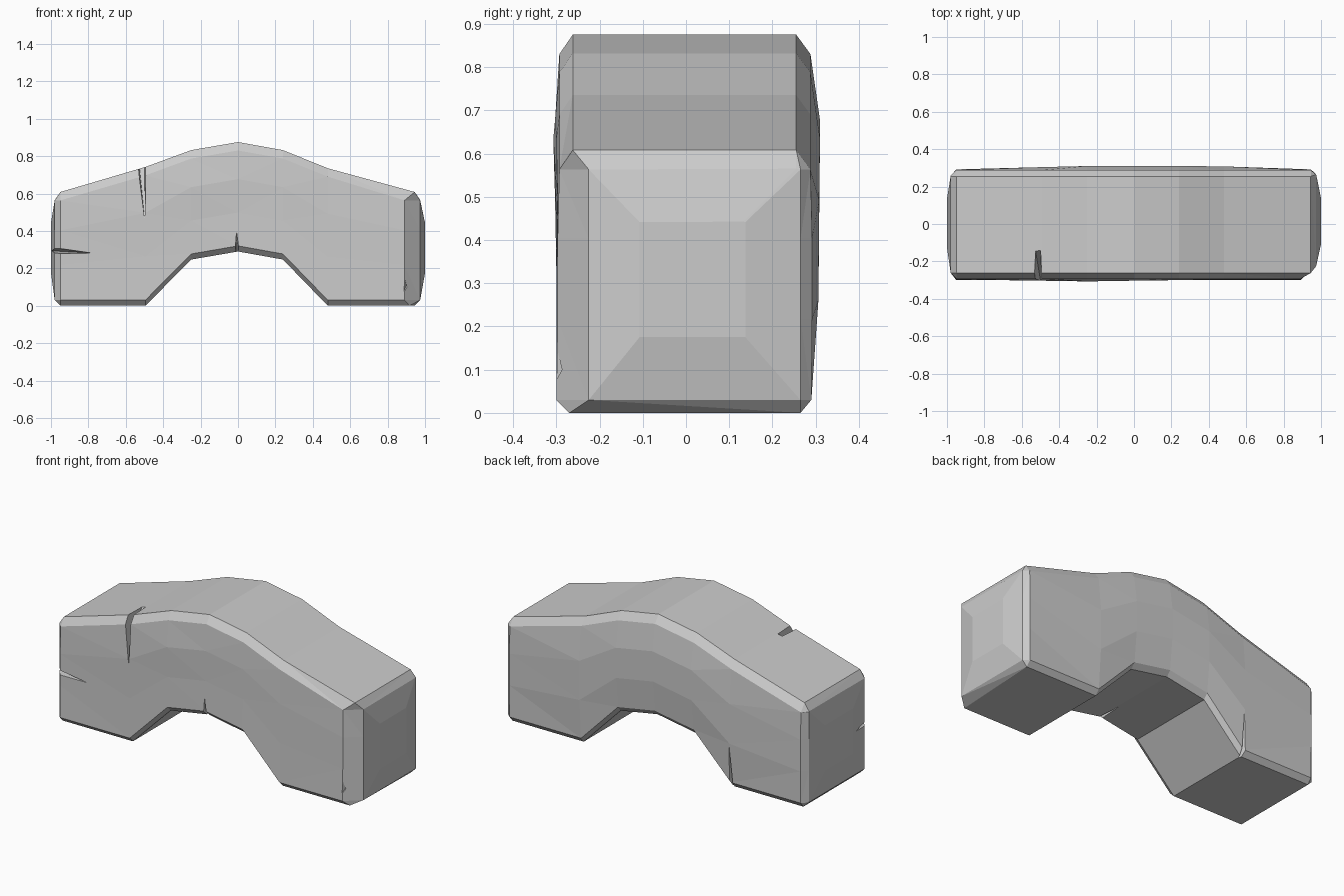
import bpy, bmesh
from mathutils import Vector

if "Cube" in bpy.data.objects:
    bpy.data.objects.remove(bpy.data.objects["Cube"])


def ring(x, b, t, front=0.0, back=0.0, xf=None):
    """Chamfered cross-section of the block at x; front/back are side bulges."""
    xf = x if xf is None else xf
    h = t - b - 0.075
    pts = [Vector((x if xf == x else (x + xf) / 2, -0.27, b)), Vector((xf, -0.3, b + 0.03))]
    pts += [Vector((xf, -0.297 - front * k, b + 0.03 + h * f)) for f, k in ((0.35, 0.3), (0.7, 1))]
    pts += [Vector((xf, -0.293, t - 0.045)), Vector((x, -0.262, t)), Vector((x, 0.255, t)),
            Vector((x, 0.288, t - 0.045))]
    pts += [Vector((x, 0.292 + back * k, b + 0.03 + h * f)) for f, k in ((0.7, 1), (0.35, 0.9))]
    pts += [Vector((x, 0.29, b + 0.03)), Vector((x, 0.265, b))]
    return pts


def end_ring(src, x, y0, y1):
    """Shrinks the last cross-section to make the bevelled border of an end."""
    return [Vector((x, min(max(p.y, y0), y1), min(max(p.z, 0.03), 0.565))) for p in src]


def bulge_ring(src, x):
    c = Vector((x, 0.01, 0.32))
    return [Vector((x, c.y + (p.y - c.y) * 0.5, c.z + (p.z - c.z) * 0.5)) for p in src]


# Arched block lofted from left to right
body = [ring(-0.95, 0, 0.608),
        ring(-0.495, 0, 0.742, 0.006, 0.012),
        ring(-0.25, 0.247, 0.832, 0.01, 0.018),
        ring(0, 0.29, 0.875, 0.006, 0.018),
        ring(0.24, 0.247, 0.832, 0.003, 0.018),
        ring(0.48, 0, 0.735, 0, 0.016),
        ring(0.945, 0, 0.608, xf=0.89)]
left = end_ring(body[0], -0.98, -0.262, 0.258)
right = end_ring(body[-1], 0.974, -0.225, 0.265)
rings = [bulge_ring(left, -1.0), left] + body + [right, bulge_ring(right, 1.0)]

bm = bmesh.new()
loops = [[bm.verts.new(p) for p in r] for r in rings]
for a, c in zip(loops, loops[1:]):
    for i in range(len(a)):
        j = (i + 1) % len(a)
        bm.faces.new((a[i], a[j], c[j], c[i]))
bm.faces.new(loops[0])
bm.faces.new(loops[-1][::-1])
bmesh.ops.remove_doubles(bm, verts=bm.verts, dist=0.002)
bmesh.ops.triangulate(bm, faces=bm.faces)
bmesh.ops.recalc_face_normals(bm, faces=bm.faces)
mesh = bpy.data.meshes.new("stone_arch")
bm.to_mesh(mesh)
bm.free()
arch = bpy.data.objects.new("stone_arch", mesh)
bpy.context.collection.objects.link(arch)


def crack(name, points):
    """Cuts a wedge-shaped crack given by the hull of a few points."""
    b = bmesh.new()
    for p in points:
        b.verts.new(p)
    bmesh.ops.convex_hull(b, input=b.verts)
    bmesh.ops.recalc_face_normals(b, faces=b.faces)
    m = bpy.data.meshes.new(name)
    b.to_mesh(m)
    b.free()
    ob = bpy.data.objects.new(name, m)
    bpy.context.collection.objects.link(ob)
    ob.hide_render = True
    mod = arch.modifiers.new(name, 'BOOLEAN')
    mod.operation = 'DIFFERENCE'
    mod.solver = 'EXACT'
    mod.object = ob
    bpy.context.view_layer.objects.active = arch
    bpy.ops.object.modifier_apply(modifier=name)
    bpy.data.objects.remove(ob)


# Cracks in the left end, front top, arch underside, back foot and right corner
crack("end_crack", [(-1.02, -0.33, 0.32), (-1.02, -0.33, 0.275), (-0.74, -0.32, 0.279),
                    (-1.02, -0.14, 0.295), (-0.9, -0.26, 0.285)])
crack("top_crack", [(-0.54, -0.33, 0.77), (-0.49, -0.33, 0.77), (-0.497, -0.32, 0.44),
                    (-0.53, -0.12, 0.775), (-0.5, -0.12, 0.775), (-0.5, -0.25, 0.69)])
crack("arch_crack", [(-0.02, -0.33, 0.26), (0.012, -0.33, 0.26), (-0.008, -0.32, 0.41),
                     (-0.005, -0.1, 0.27)])
crack("back_crack", [(-0.525, 0.33, -0.02), (-0.475, 0.33, -0.02), (-0.49, 0.325, 0.36),
                     (-0.495, 0.24, -0.02)])
crack("corner_chip", [(0.88, -0.33, 0.19), (0.91, -0.31, 0.08), (0.87, -0.33, 0.03),
                      (0.9, -0.275, 0.11)])
